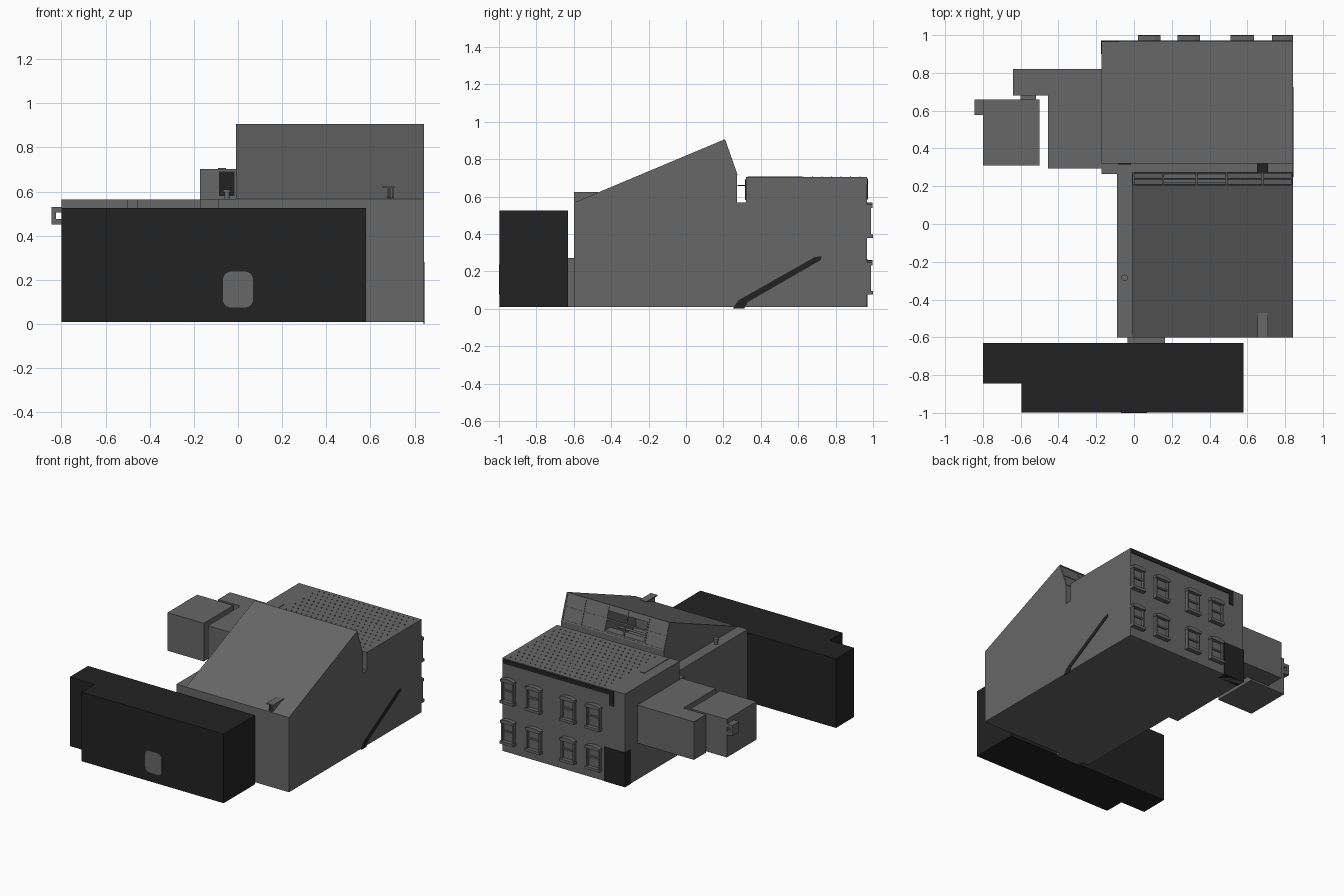
import bpy, bmesh, math
from mathutils import Matrix, Vector

if "Cube" in bpy.data.objects:
    bpy.data.objects.remove(bpy.data.objects["Cube"])


def material(name, v):
    m = bpy.data.materials.new(name)
    m.diffuse_color = (v, v, v, 1)
    m.use_nodes = True
    m.node_tree.nodes["Principled BSDF"].inputs["Base Color"].default_value = m.diffuse_color
    return m


GREY = material("wall grey", 0.135)
BLACK = material("charcoal black", 0.016)


def finish(name, bm, mat):
    bmesh.ops.recalc_face_normals(bm, faces=bm.faces)
    me = bpy.data.meshes.new(name)
    bm.to_mesh(me)
    bm.free()
    me.materials.append(mat)
    ob = bpy.data.objects.new(name, me)
    bpy.context.collection.objects.link(ob)
    return ob


def add_box(bm, x, y, z):
    size = Matrix.Diagonal((x[1] - x[0], y[1] - y[0], z[1] - z[0], 1))
    mid = Vector((sum(x) / 2, sum(y) / 2, sum(z) / 2))
    bmesh.ops.create_cube(bm, size=1, matrix=Matrix.Translation(mid) @ size)


def boxes(name, parts, mat=GREY):
    bm = bmesh.new()
    for p in parts:
        add_box(bm, *p)
    return finish(name, bm, mat)


def prism(name, pts, axis, a, b, mat=GREY):
    """Extrude a 2D outline along one axis from a to b."""
    place = {"x": lambda u, v: (a, u, v), "y": lambda u, v: (u, a, v),
             "z": lambda u, v: (u, v, a)}[axis]
    bm = bmesh.new()
    face = bm.faces.new([bm.verts.new(place(u, v)) for u, v in pts])
    new = bmesh.ops.extrude_face_region(bm, geom=[face])["geom"]
    d = Vector([b - a if axis == k else 0 for k in "xyz"])
    bmesh.ops.translate(bm, vec=d, verts=[g for g in new if isinstance(g, bmesh.types.BMVert)])
    return finish(name, bm, mat)


def rounded(x0, x1, z0, z1, r, n=5):
    pts = []
    for i, (cx, cz) in enumerate([(x1 - r, z1 - r), (x0 + r, z1 - r), (x0 + r, z0 + r), (x1 - r, z0 + r)]):
        for k in range(n + 1):
            t = math.pi / 2 * (i + k / n)
            pts.append((cx + r * math.cos(t), cz + r * math.sin(t)))
    return pts


def cylinder(name, r, p, q, mat=GREY, seg=12):
    p, q = Vector(p), Vector(q)
    bm = bmesh.new()
    turn = (q - p).to_track_quat("Z", "Y").to_matrix().to_4x4()
    bmesh.ops.create_cone(bm, cap_ends=True, segments=seg, radius1=r, radius2=r,
                          depth=(q - p).length, matrix=Matrix.Translation((p + q) / 2) @ turn)
    return finish(name, bm, mat)


B = 0.008  # ground level of the walls

# Dark front building with its doorway and passage to the house
prism("front_building", [(-0.80, -0.63), (-0.80, -0.845), (-0.595, -0.845), (-0.595, -0.998),
                         (0.58, -0.998), (0.58, -0.63)], "z", B, 0.525, BLACK)
prism("front_doorway", rounded(-0.068, 0.068, 0.075, 0.237, 0.035), "y", -1.0, -0.994)
boxes("passage", [((-0.035, 0.165), (-0.635, -0.595), (B, 0.27))])

# House body: T-shaped lower storeys and flat-roofed rear block
prism("lower_storeys", [(-0.09, -0.60), (0.842, -0.60), (0.842, 0.967), (-0.172, 0.967),
                        (-0.172, 0.265), (-0.09, 0.265)], "z", B, 0.567)
boxes("rear_upper_storey", [((-0.172, 0.842), (0.32, 0.967), (0.56, 0.703))])
boxes("roof_curb", [((-0.09, -0.055), (0.33, 0.62), (0.70, 0.707))])

# Sloped attic with an opening in the glazed back
attic = prism("attic", [(-0.60, 0.567), (0.205, 0.905), (0.272, 0.715), (0.272, 0.56), (-0.60, 0.56)],
              "x", -0.01, 0.842)
cutter = prism("attic_cutter", [(-0.10, 0.62), (-0.10, 0.74), (0.20, 0.865), (0.40, 0.865), (0.40, 0.735),
                                (0.20, 0.735), (0.20, 0.62)], "x", 0.16, 0.485)
cutter.hide_render = True
cutter.hide_set(True)
cut = attic.modifiers.new("opening", "BOOLEAN")
cut.object, cut.operation, cut.solver = cutter, "DIFFERENCE", "EXACT"

# Glazing bars that follow the steep back slope
top, foot = Vector((0, 0.205, 0.905)), Vector((0, 0.272, 0.715))
tilt = math.atan2(foot.y - top.y, top.z - foot.z)
bm = bmesh.new()
length = (top - foot).length
for x in (-0.003, 0.155, 0.33, 0.49, 0.68, 0.835):
    add_box(bm, (x - 0.005, x + 0.005), (-0.004, 0.004), (-length / 2, length / 2))
for z in (-length / 2 + 0.006, 0, length / 2 - 0.006):
    add_box(bm, (-0.008, 0.84), (-0.004, 0.004), (z - 0.005, z + 0.005))
bmesh.ops.transform(bm, verts=bm.verts,
                    matrix=Matrix.Translation((top + foot) / 2) @ Matrix.Rotation(tilt, 4, "X"))
finish("glazing_bars", bm, GREY)
cylinder("attic_pipe", 0.008, (0.16, 0.10, 0.70), (0.485, 0.10, 0.70))
boxes("gutter_walkway", [((0.65, 0.71), (0.275, 0.335), (0.657, 0.662))], BLACK)

# Finned vent on the front slope
boxes("roof_vent", [((x - 0.003, x + 0.003), (-0.60, -0.47), (0.57, 0.62)) for x in (0.678, 0.69, 0.702)]
      + [((0.655, 0.71), (-0.60, -0.47), (0.618, 0.625))])

# Rows of tiny studs on the flat roof
bm = bmesh.new()
for j in range(12):
    for i in range(20):
        x = 0.0 + 0.041 * i + 0.02 * (j % 2)
        y = 0.37 + 0.051 * j
        add_box(bm, (x - 0.003, x + 0.003), (y - 0.003, y + 0.003), (0.70, 0.708))
finish("roof_studs", bm, GREY)

# Raised side rooms on the left
prism("side_room", [(-0.17, 0.295), (-0.17, 0.82), (-0.64, 0.82), (-0.64, 0.68), (-0.455, 0.68),
                    (-0.455, 0.295)], "z", 0.28, 0.565)
boxes("outer_room", [((-0.80, -0.50), (0.31, 0.66), (0.28, 0.565))])
boxes("room_link", [((-0.60, -0.52), (0.65, 0.69), (0.30, 0.55))])
boxes("outer_bracket", [((-0.845, -0.795), (0.578, 0.658), (0.505, 0.53)),
                        ((-0.845, -0.795), (0.578, 0.658), (0.45, 0.475)),
                        ((-0.845, -0.825), (0.578, 0.658), (0.47, 0.51))])

# Rear windows: surround, sill, lintel, sash bar and recessed pane
for floor, (z0, z1) in (("lower", (0.075, 0.26)), ("upper", (0.378, 0.568))):
    for n, (x0, x1) in enumerate([(0.02, 0.14), (0.23, 0.35), (0.51, 0.635), (0.73, 0.842)]):
        w, xm, zm = 0.016, (x0 + x1) / 2, (z0 + z1) / 2
        boxes(f"{floor}_window_{n}", [
            ((x0 + 0.004, x0 + w), (0.96, 0.99), (z0, z1 - 0.02)),
            ((x1 - w, x1 - 0.004), (0.96, 0.99), (z0, z1 - 0.02)),
            ((x0, x1), (0.96, 1.0), (z0, z0 + 0.02)),
            ((x0 + w, x1 - w), (0.96, 0.982), (zm - 0.006, zm + 0.006)),
            ((x0 + w, x1 - w), (0.96, 0.972), (z0, z1 - 0.02))])
        prism(f"{floor}_lintel_{n}", [(x0, z1 - 0.03), (x0, z1 - 0.012), (x0 + 0.03, z1 - 0.002),
                                      (xm, z1), (x1 - 0.03, z1 - 0.002), (x1, z1 - 0.012),
                                      (x1, z1 - 0.03)], "y", 0.96, 0.998)

# Black trim: rear cornice and drop, corner panel, gable patch
boxes("rear_cornice", [((-0.075, 0.835), (0.965, 0.971), (0.665, 0.697)),
                       ((-0.08, -0.045), (0.965, 0.972), (0.585, 0.697))], BLACK)
boxes("corner_panel", [((-0.175, 0.0), (0.90, 0.971), (B, 0.265))], BLACK)
boxes("gable_patch", [((-0.085, -0.015), (0.316, 0.322), (0.58, 0.69))], BLACK)

# Dark diagonal stair line on the right wall
prism("stair_line", [(0.25, 0.0), (0.31, 0.0), (0.33, 0.035), (0.72, 0.26), (0.725, 0.28), (0.69, 0.277),
                     (0.28, 0.045)], "x", 0.84, 0.845, BLACK)

# Small vent pipe on the left ledge
cylinder("ledge_vent", 0.012, (-0.05, -0.285, 0.56), (-0.05, -0.285, 0.60))
cylinder("ledge_vent_cap", 0.018, (-0.05, -0.285, 0.595), (-0.05, -0.285, 0.61))
